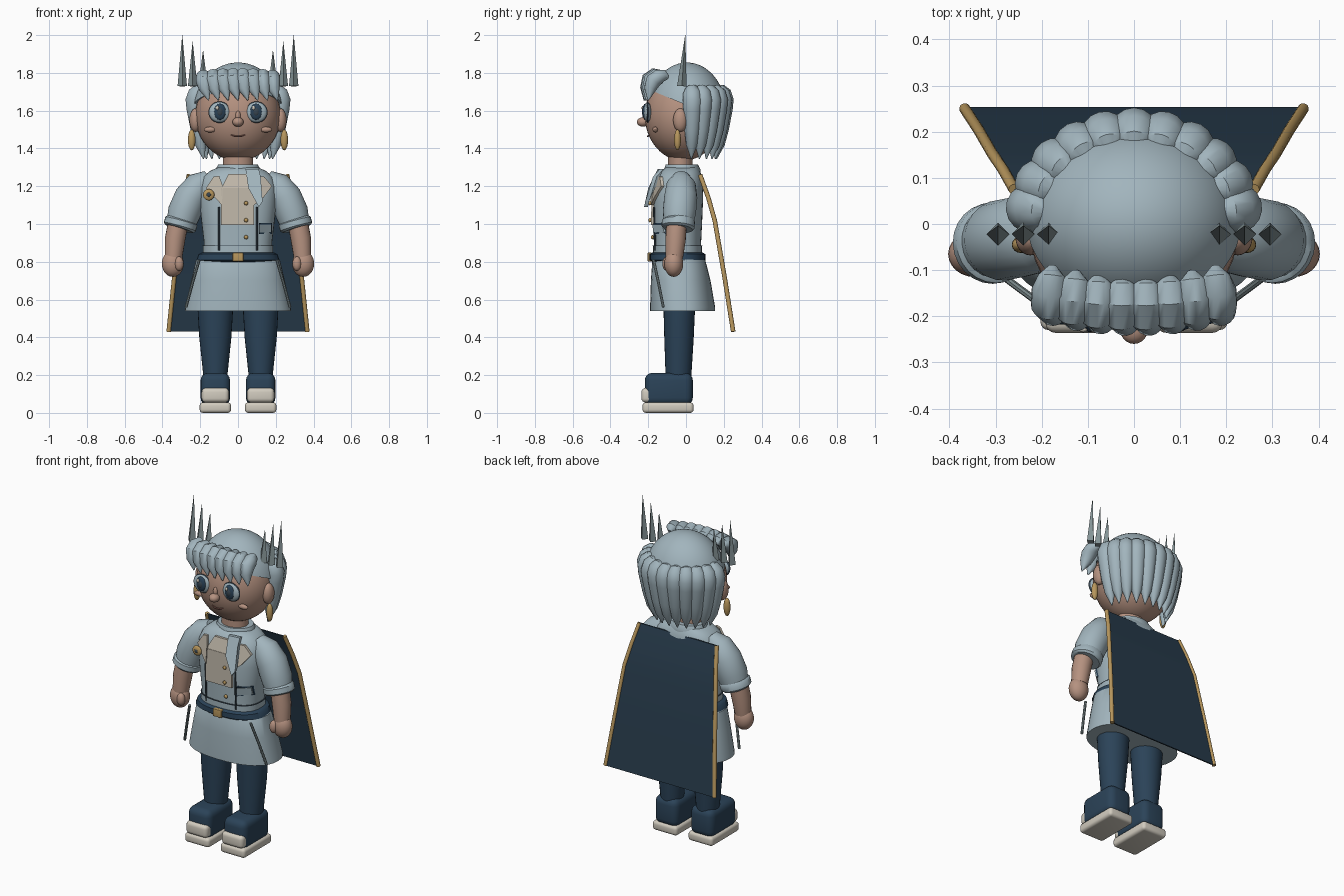
import bpy, bmesh, math
from mathutils import Vector, Quaternion, Matrix

def material(name, r, g, b):
    m = bpy.data.materials.new(name)
    m.diffuse_color = (r, g, b, 1)
    return m

BLUE = material("pale_slate_blue", 0.36, 0.46, 0.51)
SKIN = material("tan_skin", 0.46, 0.285, 0.215)
NAVY = material("navy", 0.024, 0.056, 0.098)
CAPE = material("deep_navy", 0.020, 0.043, 0.070)
CREAM = material("cream", 0.64, 0.60, 0.52)
BEIGE = material("beige", 0.53, 0.48, 0.40)
GOLD = material("gold", 0.48, 0.31, 0.11)
GREY = material("spike_grey", 0.23, 0.29, 0.30)
DARK = material("dark_seam", 0.04, 0.06, 0.08)
LIP = material("lip_brown", 0.22, 0.10, 0.08)

def finish(name, bm, mat):
    bmesh.ops.recalc_face_normals(bm, faces=bm.faces)
    me = bpy.data.meshes.new(name)
    bm.to_mesh(me)
    bm.free()
    me.materials.append(mat)
    ob = bpy.data.objects.new(name, me)
    bpy.context.collection.objects.link(ob)
    return ob

def skin_rings(name, rings, mat):
    """Bridge equal rings of points and cap both ends."""
    bm = bmesh.new()
    vs = [[bm.verts.new(p) for p in r] for r in rings]
    n = len(vs[0])
    for a, b in zip(vs, vs[1:]):
        for i in range(n):
            bm.faces.new((a[i], a[(i + 1) % n], b[(i + 1) % n], b[i]))
    bm.faces.new(vs[0])
    bm.faces.new(vs[-1])
    return finish(name, bm, mat)

def loft(name, sections, mat, cx=0, power=2.0, n=40):
    """Sections: (z, centre y, x radius, y radius), superelliptical."""
    def ring(z, cy, rx, ry):
        out = []
        for i in range(n):
            c, s = math.cos(2 * math.pi * i / n), math.sin(2 * math.pi * i / n)
            f = lambda t: math.copysign(abs(t) ** (2 / power), t)
            out.append((cx + rx * f(c), cy + ry * f(s), z))
        return out
    return skin_rings(name, [ring(*s) for s in sections], mat)

def tube(name, path, radii, mat, n=12):
    pts = [Vector(p) for p in path]
    q, last, rings = Quaternion(), Vector((0, 0, 1)), []
    for i, p in enumerate(pts):
        t = (pts[min(i + 1, len(pts) - 1)] - pts[max(i - 1, 0)]).normalized()
        q = last.rotation_difference(t) @ q
        last = t
        rings.append([p + q @ Vector((radii[i] * math.cos(2 * math.pi * k / n),
                                      radii[i] * math.sin(2 * math.pi * k / n), 0)) for k in range(n)])
    return skin_rings(name, rings, mat)

def ball(name, c, r, mat, seg=24, rings=14):
    bm = bmesh.new()
    bmesh.ops.create_uvsphere(bm, u_segments=seg, v_segments=rings, radius=1,
                              matrix=Matrix.Translation(c) @ Matrix.Diagonal((*r, 1)))
    return finish(name, bm, mat)

def box(name, lo, hi, mat, bevel=0.0):
    bm = bmesh.new()
    c = [(a + b) / 2 for a, b in zip(lo, hi)]
    d = [b - a for a, b in zip(lo, hi)]
    bmesh.ops.create_cube(bm, size=1, matrix=Matrix.Translation(c) @ Matrix.Diagonal((*d, 1)))
    if bevel:
        bmesh.ops.bevel(bm, geom=bm.edges[:], offset=bevel, segments=4, profile=0.5, affect='EDGES')
    return finish(name, bm, mat)

def plate(name, pts, mat, depth=0.015):
    """Flat panel extruded backwards (+y)."""
    back = [(x, y + depth, z) for x, y, z in pts]
    return skin_rings(name, [pts, back], mat)

# Jacket body
TORSO = [(0.82, -0.045, 0.185, 0.125), (0.90, -0.045, 0.180, 0.125), (1.0, -0.045, 0.192, 0.130),
         (1.12, -0.043, 0.205, 0.133), (1.20, -0.038, 0.205, 0.130), (1.25, -0.033, 0.185, 0.118),
         (1.28, -0.028, 0.150, 0.102), (1.30, -0.022, 0.105, 0.085)]
loft("jacket_torso", TORSO, BLUE, power=2.5)

def front_y(x, z):
    for a, b in zip(TORSO, TORSO[1:]):
        if z <= b[0]:
            break
    t = min(max((z - a[0]) / (b[0] - a[0]), 0), 1)
    cy, rx, ry = (a[k] + t * (b[k] - a[k]) for k in (1, 2, 3))
    return cy - ry * max(1 - min(abs(x) / rx, 1) ** 2.5, 0) ** 0.4

def on_front(pts, off):
    return [(x, front_y(x, z) - off, z) for x, z in pts]

loft("jacket_collar", [(1.27, -0.02, 0.118, 0.096), (1.29, -0.02, 0.118, 0.096), (1.315, -0.022, 0.105, 0.085)], BLUE)
loft("jacket_waistband", [(0.84, -0.045, 0.186, 0.131), (0.885, -0.045, 0.186, 0.131)], BLUE, power=2.5)
loft("waist_seam", [(0.883, -0.045, 0.187, 0.132), (0.887, -0.045, 0.187, 0.132)], DARK, power=2.5)
loft("jacket_skirt", [(0.54, -0.018, 0.282, 0.172), (0.56, -0.018, 0.279, 0.172), (0.70, -0.028, 0.248, 0.158),
                      (0.81, -0.038, 0.222, 0.140), (0.84, -0.045, 0.18, 0.12)], BLUE, power=2.3)
loft("belt", [(0.80, -0.045, 0.195, 0.135), (0.81, -0.045, 0.220, 0.148), (0.84, -0.045, 0.208, 0.148),
              (0.85, -0.045, 0.19, 0.133)], NAVY, power=2.4)
box("belt_buckle", (-0.028, -0.203, 0.802), (0.028, -0.18, 0.848), GOLD, 0.004)

# Front panels, scarf, badge, buttons, pocket and seams
plate("chest_panel", on_front([(-0.09, 0.995), (0.085, 0.995), (0.085, 1.19), (-0.09, 1.19)], 0.018), BEIGE)
plate("chest_panel_top", on_front([(-0.09, 1.185), (0.085, 1.185), (0.05, 1.265), (-0.05, 1.265)], 0.017), BEIGE)
plate("lapel_left", on_front([(-0.17, 1.19), (-0.085, 1.10), (-0.08, 1.20), (-0.10, 1.255), (-0.13, 1.25)], 0.021), BEIGE)
plate("lapel_right", on_front([(0.085, 1.10), (0.135, 1.14), (0.18, 1.20), (0.14, 1.25), (0.08, 1.255)], 0.016), BEIGE)
plate("neck_scarf", [(0.04, -0.15, 1.29), (0.055, -0.20, 1.19), (0.11, -0.222, 1.09),
                     (0.13, -0.215, 1.12), (0.12, -0.175, 1.25), (0.11, -0.14, 1.29)], BLUE, 0.02)
ball("badge", (-0.155, -0.172, 1.155), (0.03, 0.012, 0.03), GOLD)
ball("badge_centre", (-0.155, -0.181, 1.155), (0.012, 0.006, 0.012), DARK)
for z in (1.11, 1.02, 0.93):
    ball("button", (0.043, -0.191 if z > 1 else -0.178, z), (0.011, 0.008, 0.011), GOLD, 12, 8)
plate("pocket_trim", on_front([(0.11, 0.946), (0.18, 0.946), (0.18, 1.005), (0.11, 1.005)], 0.012), NAVY)
plate("pocket", on_front([(0.114, 0.954), (0.178, 0.954), (0.178, 0.998), (0.114, 0.998)], 0.018), BLUE)
for s in (1, -1):
    tube("front_seam", on_front([(s * 0.1, 0.86), (s * 0.1, 0.97), (s * 0.1, 1.09)], 0.004), [0.005] * 3, DARK, 8)
    tube("skirt_side_rod", [(s * 0.205, -0.172, 0.81), (s * 0.24, -0.146, 0.69), (s * 0.275, -0.12, 0.56)], [0.008] * 3, GREY, 8)

    # Arms
    tube("sleeve", [(s * 0.15, -0.025, 1.245), (s * 0.20, -0.026, 1.205), (s * 0.25, -0.028, 1.14),
                    (s * 0.285, -0.035, 1.06), (s * 0.305, -0.04, 0.99)], [0.045, 0.078, 0.088, 0.088, 0.076], BLUE, 24)
    tube("sleeve_cuff", [(s * 0.297, -0.04, 1.025), (s * 0.30, -0.04, 1.015), (s * 0.308, -0.042, 0.985),
                         (s * 0.311, -0.043, 0.975)], [0.078, 0.088, 0.088, 0.078], BLUE, 24)
    tube("forearm", [(s * 0.318, -0.05, 1.0), (s * 0.333, -0.055, 0.92), (s * 0.342, -0.062, 0.82)], [0.054, 0.054, 0.046], SKIN, 20)
    ball("fist", (s * 0.345, -0.065, 0.79), (0.058, 0.05, 0.07), SKIN)
    ball("thumb", (s * 0.312, -0.103, 0.79), (0.024, 0.022, 0.038), SKIN, 16, 10)

    # Legs and shoes
    loft("trouser_leg", [(0.19, -0.04, 0.063, 0.068), (0.40, -0.037, 0.085, 0.078), (0.62, -0.035, 0.098, 0.086)], NAVY, cx=s * 0.12, n=28)
    box("shoe", (s * 0.12 - 0.078, -0.218, 0.04), (s * 0.12 + 0.078, 0.036, 0.212), NAVY, 0.04)
    box("shoe_sole", (s * 0.12 - 0.083, -0.23, 0.0), (s * 0.12 + 0.083, 0.04, 0.056), CREAM, 0.018)
    box("toe_cap", (s * 0.12 - 0.072, -0.236, 0.055), (s * 0.12 + 0.072, -0.17, 0.132), CREAM, 0.022)

    # Face sides
    ball("eye_rim", (s * 0.098, -0.203, 1.592), (0.059, 0.012, 0.057), DARK)
    ball("eye_white", (s * 0.098, -0.204, 1.592), (0.055, 0.020, 0.053), BLUE)
    ball("iris", (s * 0.096, -0.216, 1.594), (0.032, 0.015, 0.043), NAVY)
    ball("pupil", (s * 0.096, -0.224, 1.594), (0.017, 0.010, 0.024), DARK, 16, 10)
    ball("eye_glint", (s * 0.096 - 0.014, -0.229, 1.615), (0.009, 0.006, 0.011), CREAM, 12, 8)
    ball("cheek", (s * 0.148, -0.163, 1.50), (0.033, 0.014, 0.015), SKIN, 16, 10)
    ball("ear", (s * 0.225, -0.03, 1.55), (0.032, 0.038, 0.062), SKIN)
    ball("earring", (s * 0.245, -0.045, 1.445), (0.020, 0.018, 0.055), GOLD, 16, 10)

    # Crown spikes
    for x, top in ((0.185, 1.92), (0.24, 1.965), (0.295, 2.0)):
        tube("crown_spike", [(s * x, -0.022, 1.73), (s * x, -0.004, top)], [0.025, 0.0005], GREY, 4)

# Cape: flat across, bowed down its length, with gold side borders
CAPE_LINE = [(0.26, 0.075, 1.26), (0.284, 0.118, 1.14), (0.307, 0.152, 1.02), (0.337, 0.204, 0.72), (0.367, 0.25, 0.43)]
skin_rings("cape", [[(-x, y - 0.004, z), (x, y - 0.004, z), (x, y + 0.004, z), (-x, y + 0.004, z)] for x, y, z in CAPE_LINE], CAPE)
for s in (1, -1):
    tube("cape_border", [(s * x, y, z) for x, y, z in CAPE_LINE], [0.012] * 5, GOLD, 12)

# Neck, head and face
loft("neck", [(1.27, -0.03, 0.08, 0.065), (1.40, -0.03, 0.078, 0.065)], SKIN)
ball("head", (0, -0.015, 1.575), (0.226, 0.203, 0.24), SKIN, 40, 24)
ball("nose", (0, -0.228, 1.54), (0.030, 0.032, 0.025), SKIN)
ball("nose_bridge", (0, -0.216, 1.57), (0.014, 0.014, 0.03), SKIN, 16, 10)
tube("mouth", [(-0.038, -0.193, 1.472), (-0.015, -0.202, 1.464), (0.015, -0.202, 1.464), (0.038, -0.193, 1.472)],
     [0.003, 0.005, 0.005, 0.003], LIP, 8)

# Hair cap, cut on a slope from brow to nape
cap = bmesh.new()
bmesh.ops.create_uvsphere(cap, u_segments=48, v_segments=28, radius=1,
                          matrix=Matrix.Translation((0, 0.005, 1.595)) @ Matrix.Diagonal((0.236, 0.208, 0.26, 1)))
cut = bmesh.ops.bisect_plane(cap, geom=cap.verts[:] + cap.edges[:] + cap.faces[:], plane_co=(0, 0, 1.63),
                             plane_no=(0, 0.42, 1), clear_inner=True)
bmesh.ops.contextual_create(cap, geom=[e for e in cut["geom_cut"] if isinstance(e, bmesh.types.BMEdge)])
finish("hair_cap", cap, BLUE)

# Back and side locks: round heads tapering to points
for i in range(11):
    a = math.radians(10 + 16 * i)
    c, s = math.cos(a), math.sin(a)
    path = [(c * 0.25 * k, s * 0.218 * k, z) for k, z in
            ((0.74, 1.722), (0.80, 1.712), (0.87, 1.69), (0.915, 1.655), (0.905, 1.61), (0.85, 1.50), (0.80, 1.42), (0.74, 1.345))]
    tube("back_lock", path, [0.012, 0.036, 0.050, 0.053, 0.050, 0.041, 0.030, 0.003], BLUE, 16)

# Fringe locks
for i in range(8):
    x = -0.182 + 0.052 * i
    d = 0.022 * (x / 0.182) ** 2
    tube("fringe_lock", [(x * 0.97, -0.115 + d, 1.775), (x * 0.98, -0.135 + d, 1.785), (x, -0.165 + d, 1.787 - d / 3),
                         (x, -0.195 + d, 1.765 - d / 3), (x + 0.008, -0.212 + d, 1.715), (x + 0.026, -0.222 + d, 1.655)],
         [0.010, 0.030, 0.040, 0.042, 0.032, 0.003], BLUE, 16)

# Smooth shading with crisp edges
bpy.ops.object.select_all(action='SELECT')
bpy.context.view_layer.objects.active = bpy.data.objects["head"]
bpy.ops.object.shade_smooth_by_angle(angle=math.radians(40))
